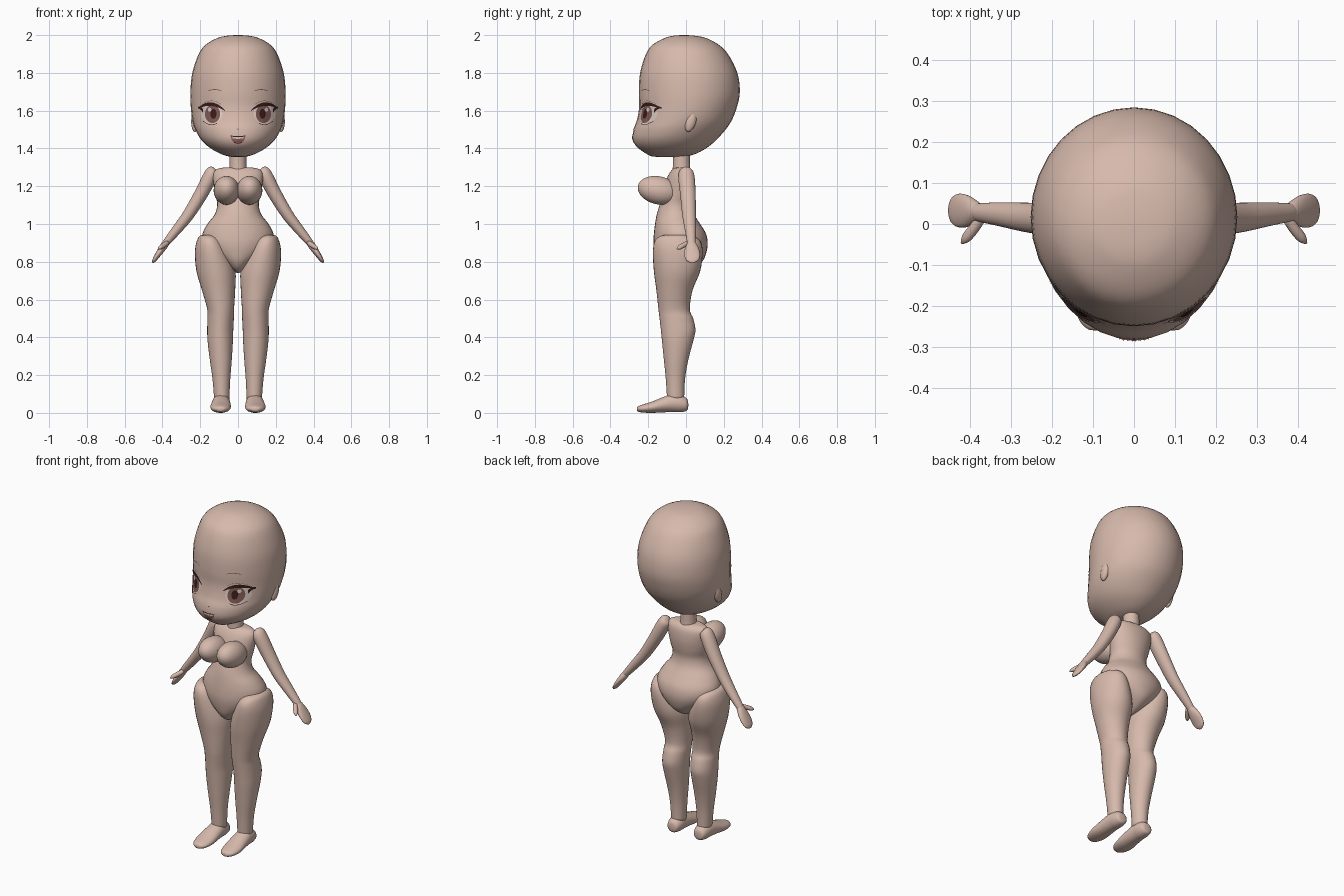
import bpy, bmesh, math
from mathutils import Vector
from mathutils.bvhtree import BVHTree

cube = bpy.data.objects.get("Cube")
if cube:
    bpy.data.objects.remove(cube, do_unlink=True)


def material(name, rgb):
    m = bpy.data.materials.new(name)
    m.use_nodes = True
    m.diffuse_color = (*rgb, 1)
    m.node_tree.nodes["Principled BSDF"].inputs["Base Color"].default_value = (*rgb, 1)
    return m


SKIN = material("skin", (.68, .49, .415))
WHITE = material("eye_white", (.74, .62, .58))
IRIS = material("iris_brown", (.22, .10, .085))
PUPIL = material("pupil_dark", (.04, .012, .012))
LASH = material("lash_dark_brown", (.035, .012, .012))
BROW = material("brow_brown", (.20, .10, .08))
MOUTH = material("mouth_rose", (.32, .12, .10))


def finish(name, bm, mat, mirror=False):
    bmesh.ops.recalc_face_normals(bm, faces=bm.faces)
    mesh = bpy.data.meshes.new(name)
    bm.to_mesh(mesh)
    bm.free()
    for p in mesh.polygons:
        p.use_smooth = True
    mesh.materials.append(mat)
    ob = bpy.data.objects.new(name, mesh)
    bpy.context.collection.objects.link(ob)
    if mirror:
        ob.modifiers.new("mirror", "MIRROR").use_mirror_merge = False
    return ob


def smooth_rows(rows, steps=4):
    """Catmull-Rom interpolation of the key sections."""
    out = []
    for i in range(len(rows) - 1):
        a, b, c, d = rows[max(i - 1, 0)], rows[i], rows[i + 1], rows[min(i + 2, len(rows) - 1)]
        for k in range(steps):
            t = k / steps
            out.append([q + .5 * t * (r - p + t * (2 * p - 5 * q + 4 * r - s + t * (3 * (q - r) + s - p)))
                        for p, q, r, s in zip(a, b, c, d)])
    return out + [list(rows[-1])]


def skin_rings(name, rings, mirror):
    bm = bmesh.new()
    loops = [[bm.verts.new(p) for p in ring] for ring in rings]
    n = len(loops[0])
    for u, v in zip(loops, loops[1:]):
        for i in range(n):
            bm.faces.new((u[i], u[(i + 1) % n], v[(i + 1) % n], v[i]))
    bm.faces.new(loops[0])
    bm.faces.new(loops[-1])
    return finish(name, bm, SKIN, mirror)


ANGLES = [math.tau * i / 32 for i in range(32)]


def loft(name, rows, mirror=False, along_y=False):
    """Elliptical sections: (position, centre x, half width, low, high)."""
    rings = []
    for s, cx, rx, lo, hi in smooth_rows(rows):
        ring = [(cx + rx * math.cos(a), (lo + hi) / 2 + (hi - lo) / 2 * math.sin(a)) for a in ANGLES]
        rings.append([(x, s, v) if along_y else (x, v, s) for x, v in ring])
    return skin_rings(name, rings, mirror)


def tube(name, rows):
    """Path with thickness: (x, y, z, thin radius, wide radius)."""
    rows = smooth_rows(rows)
    pts = [Vector(r[:3]) for r in rows]
    rings = []
    for i, r in enumerate(rows):
        t = (pts[min(i + 1, len(pts) - 1)] - pts[max(i - 1, 0)]).normalized()
        n = t.cross(Vector((0, 1, 0))).normalized()
        b = n.cross(t)
        rings.append([pts[i] + n * r[3] * math.cos(a) + b * r[4] * math.sin(a) for a in ANGLES])
    return skin_rings(name, rings, True)


def ellipsoid(name, centre, radii, tilt=0):
    bm = bmesh.new()
    bmesh.ops.create_uvsphere(bm, u_segments=32, v_segments=20, radius=1)
    for v in bm.verts:
        x, y, z = (c * r for c, r in zip(v.co, radii))
        ca, sa = math.cos(tilt), math.sin(tilt)
        v.co = Vector(centre) + Vector((x, y * ca - z * sa, y * sa + z * ca))
    return finish(name, bm, SKIN, True)


# Head
head = loft("head", [
    (1.355, 0, .01, -.12, -.08), (1.358, 0, .05, -.18, 0), (1.375, 0, .10, -.215, .06),
    (1.41, 0, .158, -.262, .12), (1.45, 0, .198, -.282, .165), (1.5, 0, .226, -.278, .21),
    (1.55, 0, .241, -.260, .243), (1.62, 0, .25, -.248, .27), (1.7, 0, .252, -.25, .285),
    (1.8, 0, .242, -.243, .272), (1.9, 0, .208, -.212, .222), (1.95, 0, .17, -.175, .172),
    (1.985, 0, .108, -.112, .105), (1.997, 0, .055, -.065, .045), (2.0, 0, .005, -.015, -.005)])
ellipsoid("ears", (.228, .025, 1.542), (.02, .028, .056), -.3)

# Neck and torso
loft("neck", [(1.26, 0, .05, -.075, .03), (1.3, 0, .045, -.07, .022), (1.4, 0, .044, -.07, .02)])
loft("torso", [
    (.74, 0, .005, -.07, -.03), (.76, 0, .035, -.12, .03), (.8, 0, .085, -.152, .085),
    (.85, 0, .15, -.166, .108), (.9, 0, .185, -.172, .115), (.95, 0, .187, -.17, .105),
    (1.0, 0, .162, -.164, .075), (1.05, 0, .124, -.155, .045), (1.1, 0, .11, -.14, .035),
    (1.15, 0, .118, -.125, .043), (1.2, 0, .127, -.115, .048), (1.25, 0, .133, -.098, .045),
    (1.28, 0, .125, -.08, .035), (1.297, 0, .09, -.06, .015), (1.3, 0, .01, -.03, -.02)])
ellipsoid("bust", (.061, -.145, 1.178), (.068, .112, .074), -.22)

# Legs
loft("legs", [
    (.945, .155, .01, -.06, -.03), (.938, .155, .045, -.13, .03), (.91, .148, .07, -.165, .075),
    (.85, .137, .091, -.175, .088), (.75, .117, .103, -.17, .075), (.65, .103, .088, -.157, .035),
    (.55, .092, .071, -.146, .02), (.5, .092, .07, -.14, .038), (.44, .094, .069, -.133, .05),
    (.38, .094, .067, -.127, .038), (.28, .091, .058, -.117, .012), (.18, .088, .047, -.107, -.005),
    (.07, .086, .04, -.1, -.01)], mirror=True)

# Feet, heel to toe
loft("feet", [
    (.012, .088, .008, .035, .05), (.005, .088, .032, .012, .075), (-.03, .088, .044, .004, .096),
    (-.07, .089, .047, .004, .1), (-.12, .09, .051, .003, .084), (-.18, .092, .054, 0, .06),
    (-.23, .092, .044, .002, .044), (-.255, .092, .024, .008, .034), (-.26, .092, .005, .017, .023)],
     mirror=True, along_y=True)

# Arms, hands and thumbs
tube("arms", [
    (.122, 0, 1.293, .006, .006), (.13, 0, 1.284, .03, .032), (.148, .002, 1.25, .038, .043),
    (.195, .01, 1.16, .036, .041), (.262, .016, 1.05, .031, .036), (.32, .023, .975, .026, .03),
    (.375, .028, .908, .02, .023), (.385, .029, .895, .017, .02)])
tube("hands", [
    (.37, .028, .915, .012, .012), (.383, .029, .897, .019, .024), (.405, .031, .865, .018, .038),
    (.428, .033, .832, .014, .041), (.444, .033, .807, .01, .031), (.452, .033, .794, .003, .008)])
tube("thumbs", [
    (.375, .012, .9, .012, .012), (.392, -.012, .888, .013, .013),
    (.41, -.034, .876, .011, .012), (.421, -.047, .868, .003, .003)])

# Face plates laid on the head surface
bm = bmesh.new()
bm.from_mesh(head.data)
surface = BVHTree.FromBMesh(bm)
bm.free()


def plate(name, mat, x0, x1, top, bottom, lift, mirror=True, cols=20, rows=5):
    bm = bmesh.new()
    grid = []
    for i in range(cols + 1):
        u = -math.cos(math.pi * i / cols)
        x = (x0 + x1) / 2 + u * (x1 - x0) / 2
        col = []
        for j in range(rows + 1):
            z = bottom(u) + (top(u) - bottom(u)) * j / rows
            hit = surface.ray_cast(Vector((x, -1, z)), Vector((0, 1, 0)))[0]
            col.append(bm.verts.new((x, hit.y - lift, z)))
        grid.append(col)
    for a, b in zip(grid, grid[1:]):
        for j in range(rows):
            bm.faces.new((a[j], b[j], b[j + 1], a[j + 1]))
    bmesh.ops.remove_doubles(bm, verts=bm.verts, dist=.00005)
    ob = finish(name, bm, mat, mirror)
    if sum(p.normal.y for p in ob.data.polygons) > 0:
        ob.data.flip_normals()


def arc(z, h):
    return lambda u: z + h * math.sqrt(max(0, 1 - u * u))


def bow(z, h, slope=0):
    return lambda u: z + h * (1 - u * u) + slope * u


def disc(name, mat, x, z, rx, rz, lift):
    plate(name, mat, x - rx, x + rx, arc(z, rz), arc(z, -rz), lift)


# Eyes
plate("eye_whites", WHITE, .083, .198, arc(1.585, .046), arc(1.585, -.055), .002)
disc("irises", IRIS, .135, 1.582, .04, .048, .003)
disc("pupils", PUPIL, .13, 1.583, .016, .026, .004)
disc("eye_glints", WHITE, .15, 1.605, .009, .011, .005)
plate("upper_lashes", LASH, .07, .212, bow(1.609, .035, .006), bow(1.605, .02, .006), .006)
plate("lash_tips", LASH, .185, .212, bow(1.613, .008, .006), bow(1.598, .008, .012), .006)
plate("lower_lashes", LASH, .11, .185, bow(1.541, -.013, .006), bow(1.538, -.013, .006), .003)
plate("eyelid_creases", BROW, .09, .19, bow(1.635, .018), bow(1.633, .018), .003)
plate("brows", BROW, .088, .158, bow(1.706, .008), bow(1.703, .007), .003)

# Nose and mouth
plate("nose_dot", BROW, -.004, .004, arc(1.502, .004), arc(1.502, -.004), .002, False)
plate("mouth", MOUTH, -.037, .037, bow(1.462, -.001), arc(1.46, -.034), .002, False)
plate("upper_lip_line", LASH, -.041, .041, bow(1.469, -.004), bow(1.465, -.005), .004, False)
plate("teeth", WHITE, -.03, .03, bow(1.461, -.001), bow(1.453, -.002), .003, False)
plate("lower_lip_line", LASH, -.022, .022, bow(1.434, -.005), bow(1.431, -.006), .004, False)
